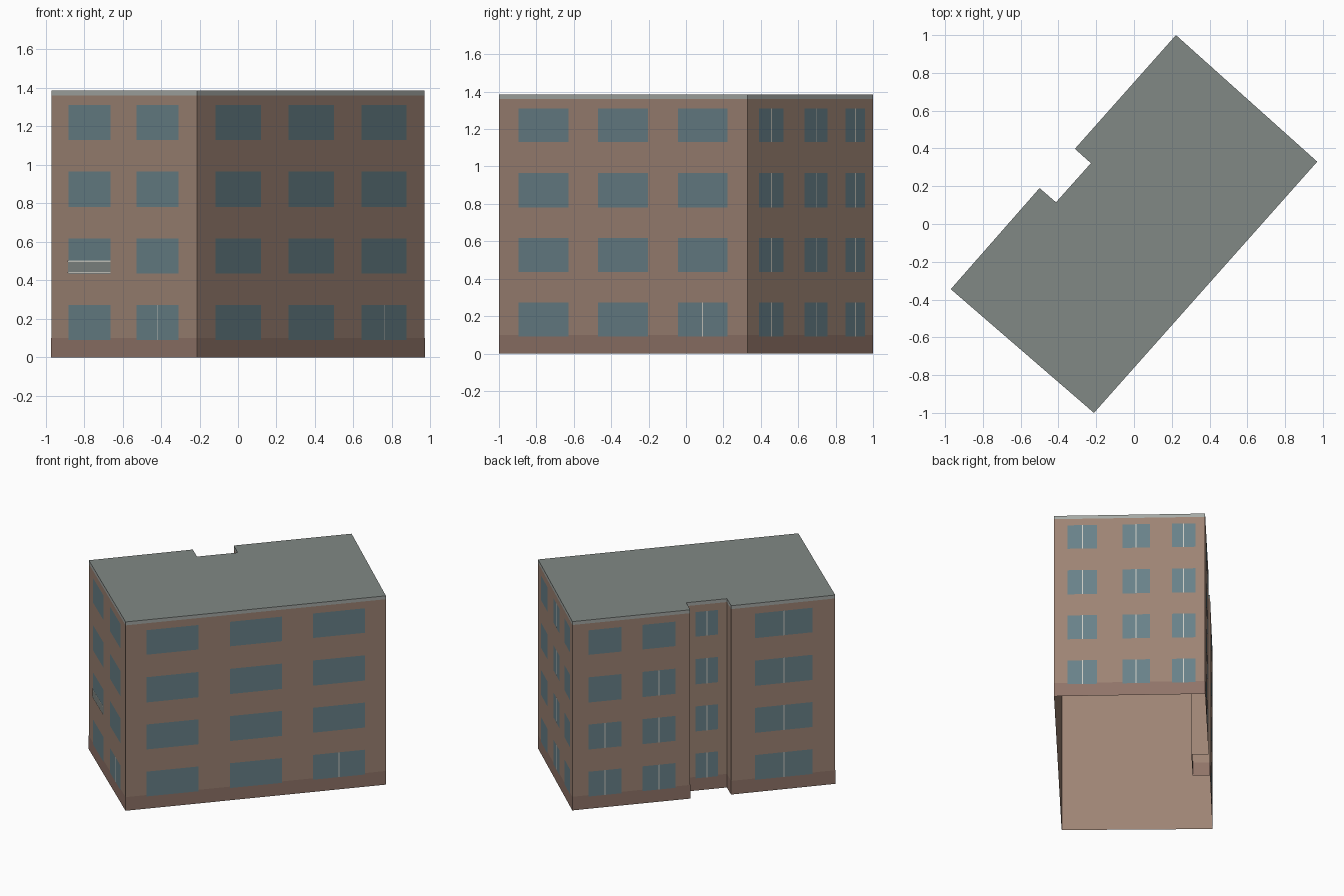
import bpy, bmesh
from mathutils import Vector

if "Cube" in bpy.data.objects:
    bpy.data.objects.remove(bpy.data.objects["Cube"])

FOOT = [(-0.97, -0.345), (-0.212, -1.0), (0.97, 0.33), (0.222, 1.0),
        (-0.313, 0.398), (-0.228, 0.322), (-0.413, 0.115), (-0.5, 0.19)]
FLOORS = [(0.09, 0.272), (0.435, 0.618), (0.78, 0.965), (1.13, 1.31)]
N = len(FOOT)
TOP = 1.385


def material(name, rgb):
    m = bpy.data.materials.new(name)
    m.diffuse_color = (*rgb, 1)
    m.use_nodes = True
    m.node_tree.nodes["Principled BSDF"].inputs["Base Color"].default_value = m.diffuse_color
    return m


BRICK = material("brick", (0.34, 0.23, 0.175))
BASE = material("base_brick", (0.28, 0.175, 0.14))
ROOF = material("roof_grey", (0.22, 0.25, 0.235))
TRIM = material("trim_grey", (0.38, 0.40, 0.38))
GLASS = material("glass", (0.14, 0.22, 0.25))
FRAME = material("frame", (0.6, 0.6, 0.55))


def finish(bm, name, mat):
    me = bpy.data.meshes.new(name)
    bm.to_mesh(me)
    bm.free()
    me.materials.append(mat)
    ob = bpy.data.objects.new(name, me)
    bpy.context.collection.objects.link(ob)


def band(name, z0, z1, mat):
    """Open band of walls around the footprint."""
    bm = bmesh.new()
    lo = [bm.verts.new((x, y, z0)) for x, y in FOOT]
    hi = [bm.verts.new((x, y, z1)) for x, y in FOOT]
    for i in range(N):
        j = (i + 1) % N
        bm.faces.new((lo[i], lo[j], hi[j], hi[i]))
    finish(bm, name, mat)


def panel(bm, edge, f0, f1, z0, z1, out):
    """Flat panel just outside a wall, from fraction f0 to f1 along it."""
    a = Vector((*FOOT[edge], 0))
    d = Vector((*FOOT[(edge + 1) % N], 0)) - a
    nrm = Vector((d.y, -d.x, 0)).normalized() * out
    p, q = a + d * f0 + nrm, a + d * f1 + nrm
    bm.faces.new([bm.verts.new((v.x, v.y, z))
                  for v, z in ((p, z0), (q, z0), (q, z1), (p, z1))])


# Shell, open underneath, with a flat roof
band("brick_walls", 0, 1.36, BRICK)
band("roof_edge", 1.36, TOP, TRIM)
roof = bmesh.new()
roof.faces.new([roof.verts.new((x, y, TOP)) for x, y in FOOT])
finish(roof, "roof", ROOF)

# Darker base course laid over the walls
base = bmesh.new()
for e in range(N):
    panel(base, e, 0, 1, 0, 0.1, 0.001)
finish(base, "base_course", BASE)

# Per wall: window columns as (start, end, number of floors with a centre bar)
WALLS = {
    0: [(0.118, 0.408, 0), (0.585, 0.872, 1)],
    1: [(0.08, 0.28, 0), (0.4, 0.6, 0), (0.72, 0.92, 1)],
    2: [(0.088, 0.285, 4), (0.452, 0.634, 4), (0.78, 0.935, 4)],
    3: [(0.136, 0.415, 2), (0.593, 0.873, 3)],
    5: [(0.23, 0.775, 4)],
    7: [(0.23, 0.78, 4)],
}
panes, bars = bmesh.new(), bmesh.new()
for edge, columns in WALLS.items():
    length = (Vector(FOOT[(edge + 1) % N]) - Vector(FOOT[edge])).length
    half = 0.003 / length
    for f0, f1, barred in columns:
        mid = (f0 + f1) / 2
        for k, (z0, z1) in enumerate(FLOORS):
            panel(panes, edge, f0, f1, z0, z1, 0.002)
            if k < barred:
                panel(bars, edge, mid - half, mid + half, z0, z1, 0.003)
finish(panes, "window_panes", GLASS)
finish(bars, "window_bars", FRAME)

# Shallow balcony front on one first-floor window
front, rails = bmesh.new(), bmesh.new()
panel(front, 0, 0.118, 0.408, 0.44, 0.498, 0.004)
for z in (0.437, 0.495):
    panel(rails, 0, 0.115, 0.411, z, z + 0.007, 0.006)
finish(front, "balcony_panel", ROOF)
finish(rails, "balcony_rails", FRAME)
